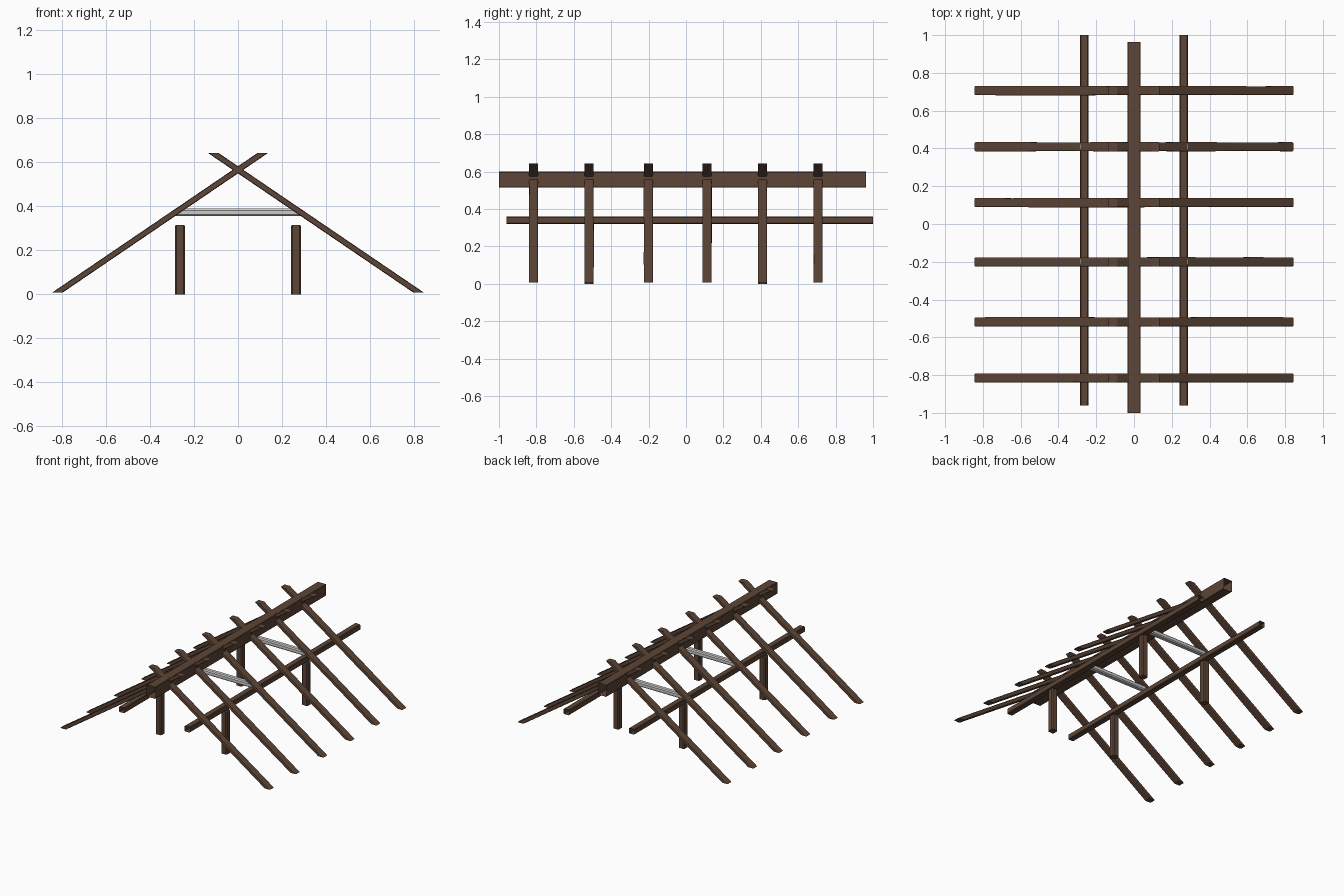
import bpy, bmesh, random
from mathutils import Vector

if "Cube" in bpy.data.objects:
    bpy.data.objects.remove(bpy.data.objects["Cube"])

random.seed(4)
wood = bpy.data.materials.new("dark_wood")
wood.diffuse_color = (0.11, 0.06, 0.038, 1)
wood.use_nodes = True
wood.node_tree.nodes["Principled BSDF"].inputs["Base Color"].default_value = wood.diffuse_color


def section(w, h, c):
    # chamfered rectangle outline
    a, b = w / 2, h / 2
    return [(a - c, -b), (a, -b + c), (a, b - c), (a - c, b),
            (-a + c, b), (-a, b - c), (-a, -b + c), (-a + c, -b)]


def beam(name, rings, u, v, w, h, c=0.005, caps=True, mat=wood, jitter=0.0):
    # loft the outline through rings of (centre, scale)
    u, v = Vector(u), Vector(v)
    bm = bmesh.new()
    loops = []
    for i, (p, s) in enumerate(rings):
        inner = 0 < i < len(rings) - 1
        j = 1 + (random.uniform(-jitter, jitter) if inner else 0)
        loops.append([bm.verts.new(Vector(p) + u * (x * s) + v * (y * s * j))
                      for x, y in section(w, h, c)])
    for lo, hi in zip(loops, loops[1:]):
        for k in range(8):
            n = (k + 1) % 8
            bm.faces.new((lo[k], lo[n], hi[n], hi[k]))
    if caps:
        bm.faces.new(loops[0])
        bm.faces.new(loops[-1])
    bmesh.ops.recalc_face_normals(bm, faces=bm.faces)
    me = bpy.data.meshes.new(name)
    bm.to_mesh(me)
    bm.free()
    ob = bpy.data.objects.new(name, me)
    bpy.context.collection.objects.link(ob)
    if mat:
        me.materials.append(mat)
    return ob


X, Y, Z = (1, 0, 0), (0, 1, 0), (0, 0, 1)
rows = [-0.815, -0.518, -0.201, 0.113, 0.409, 0.706]

# ridge beam, open at both ends
beam("ridge_beam", [((0, -1, 0.557), 1), ((0, 0.963, 0.557), 1)],
     X, Z, 0.07, 0.085, 0.004, caps=False)

for s, side in ((-1, "left"), (1, "right")):
    # side purlin, open at both ends
    beam(f"{side}_purlin", [((s * 0.263, -0.96, 0.34), 1), ((s * 0.263, 1, 0.34), 1)],
         X, Z, 0.044, 0.039, 0.004, caps=False)
    # posts with softened tops
    for i in (1, 4):
        q = (s * 0.264, rows[i])
        beam(f"{side}_post_{i}", [((*q, 0), 1), ((*q, 0.308), 1), ((*q, 0.315), 0.8)],
             X, Y, 0.047, 0.047, 0.007)
    # crossing rafters, cut level at both ends, edges slightly uneven
    lo, hi = (s * 0.821, 0.008), (-s * 0.112, 0.642)
    for i, y in enumerate(rows):
        rings = []
        for t in (0, 0.2, 0.38, 0.58, 0.78, 1):
            rings.append(((lo[0] + (hi[0] - lo[0]) * t, y, lo[1] + (hi[1] - lo[1]) * t), 1))
        beam(f"{side}_rafter_{i}", rings, X, Y, 0.048, 0.048, 0.005, jitter=0.06)

# uncoloured cross ties
for i in (2, 4):
    beam(f"cross_tie_{i}", [((-0.285, rows[i], 0.372), 1), ((0.285, rows[i], 0.372), 1)],
         Y, Z, 0.038, 0.034, 0.007, mat=None)
